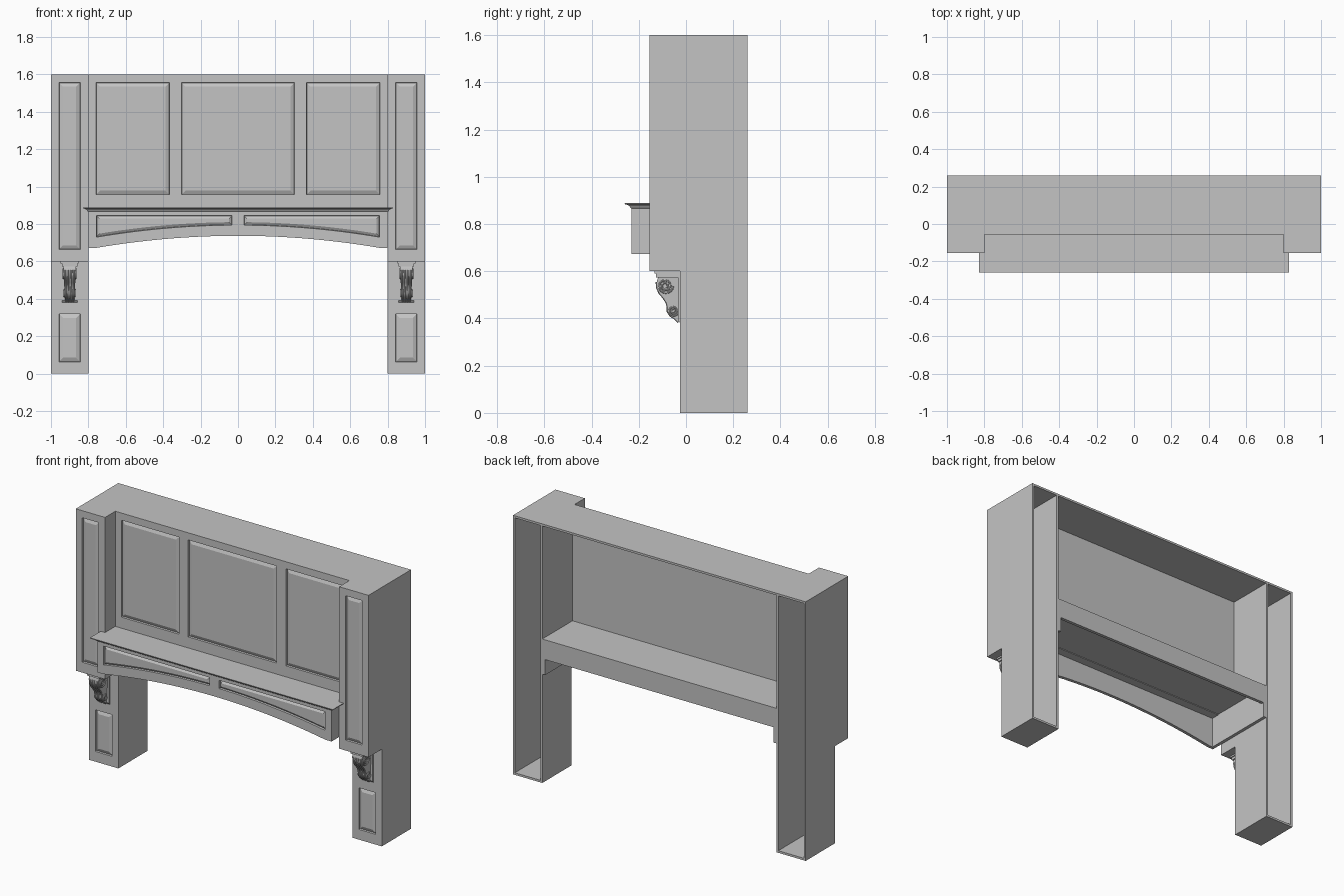
import bpy, bmesh, math

cube = bpy.data.objects.get("Cube")
if cube:
    bpy.data.objects.remove(cube, do_unlink=True)

paint = bpy.data.materials.new("plain_grey")
paint.use_nodes = True
grey = (0.55, 0.55, 0.55, 1)
paint.diffuse_color = grey
paint.node_tree.nodes["Principled BSDF"].inputs["Base Color"].default_value = grey

TOP, T = 1.6, 0.013            # overall height, board thickness
FRONT, LEG, MID, BACK = -0.155, -0.025, -0.055, 0.26
APRON = -0.23                  # front of the arched apron


def finish(name, bm, smooth=False):
    bmesh.ops.recalc_face_normals(bm, faces=bm.faces[:])
    mesh = bpy.data.meshes.new(name)
    bm.to_mesh(mesh)
    bm.free()
    mesh.materials.append(paint)
    ob = bpy.data.objects.new(name, mesh)
    bpy.context.collection.objects.link(ob)
    if smooth:
        smooth_shade(ob)
    return ob


def smooth_shade(ob):
    bpy.ops.object.select_all(action='DESELECT')
    ob.select_set(True)
    bpy.context.view_layer.objects.active = ob
    bpy.ops.object.shade_smooth_by_angle(angle=math.radians(35))


def prism(name, points, axis, a, b, shape=None, smooth=False):
    """Extrude a flat outline along x or z, from a to b."""
    bm = bmesh.new()
    place = (lambda p, d: (d, *p)) if axis == 'x' else (lambda p, d: (*p, d))
    lo, hi = [[bm.verts.new(place(p, d)) for p in points] for d in (a, b)]
    bm.faces.new(lo)
    bm.faces.new(hi)
    for i in range(len(points)):
        j = (i + 1) % len(points)
        bm.faces.new((lo[i], lo[j], hi[j], hi[i]))
    if shape:
        for v in bm.verts:
            shape(v.co)
    return finish(name, bm, smooth)


def box(name, x, y, z):
    outline = [(x[0], y[0]), (x[1], y[0]), (x[1], y[1]), (x[0], y[1])]
    return prism(name, outline, 'z', *z)


def panelled_board(name, xs, rows, panels, y, thick, bevel=0.02):
    """Board facing the front, with raised panels sunk into its row 1 or 3."""
    level = lambda r, x: r(x) if callable(r) else r
    bm = bmesh.new()
    grid = [[bm.verts.new((x, y + thick, level(r, x))) for x in xs] for r in rows]
    for j in range(len(rows) - 1):
        for i in range(len(xs) - 1):
            bm.faces.new((grid[j][i], grid[j][i + 1], grid[j + 1][i + 1], grid[j + 1][i]))
    out = bmesh.ops.extrude_face_region(bm, geom=bm.faces[:], use_keep_orig=True)["geom"]
    for v in out:
        if isinstance(v, bmesh.types.BMVert):
            v.co.y = y
    bmesh.ops.recalc_face_normals(bm, faces=bm.faces[:])
    front = [f for f in bm.faces if all(abs(v.co.y - y) < 1e-5 for v in f.verts)]
    for x0, x1, j in panels:
        region = []
        for f in front:
            c = f.calc_center_median()
            if x0 < c.x < x1 and level(rows[j], c.x) < c.z < level(rows[j + 1], c.x):
                region.append(f)
        # sunk step, then the slope back up to the raised field
        for width, push in ((0.002, 0.011), (bevel, -0.009)):
            bmesh.ops.inset_region(bm, faces=region, thickness=width,
                                   use_even_offset=True, use_boundary=True)
            for v in {v for f in region for v in f.verts}:
                v.co.y += push
    return finish(name, bm)


def tube(name, points, radius):
    curve = bpy.data.curves.new(name, 'CURVE')
    curve.dimensions = '3D'
    curve.bevel_depth = radius
    curve.bevel_resolution = 2
    curve.use_fill_caps = True
    spline = curve.splines.new('POLY')
    spline.points.add(len(points) - 1)
    for p, co in zip(spline.points, points):
        p.co = (*co, 1)
    curve.materials.append(paint)
    ob = bpy.data.objects.new(name, curve)
    bpy.context.collection.objects.link(ob)
    bpy.ops.object.select_all(action='DESELECT')
    ob.select_set(True)
    bpy.context.view_layer.objects.active = ob
    bpy.ops.object.convert(target='MESH')
    smooth_shade(bpy.context.view_layer.objects.active)


def corbel(side, cx):
    # scrolled body, narrowing downwards
    face = [(-0.118, 0.575), (-0.124, 0.555), (-0.122, 0.53), (-0.112, 0.508), (-0.095, 0.488),
            (-0.082, 0.468), (-0.077, 0.448), (-0.077, 0.428), (-0.066, 0.412),
            (-0.05, 0.402), (-0.038, 0.39), (-0.032, 0.384)]
    half = lambda z: 0.025 + 0.01 * max(0, z - 0.39) / 0.2

    def taper(co):
        co.x = cx + co.x * half(co.z)
    prism(side + "_corbel_body", [(LEG, 0.58)] + face + [(LEG, 0.384)], 'x', -1, 1, taper, True)
    prism(side + "_corbel_back", [(LEG, 0.58), (-0.033, 0.58), (-0.033, 0.39), (LEG, 0.38)],
          'x', cx - 0.042, cx + 0.042)
    # stepped cap
    for w, y, z0, z1 in ((0.048, -0.133, 0.59, 0.601), (0.042, -0.126, 0.574, 0.59)):
        box(side + "_corbel_cap", (cx - w, cx + w), (y, LEG), (z0, z1))
    # carved leaf ribs down the front
    for k in (-0.75, -0.28, 0.28, 0.75):
        tube(side + "_corbel_rib", [(cx + k * half(z), y, z) for y, z in face[1:]], 0.005)
    # spiral scrolls on both cheeks
    for s in (-1, 1):
        for y, z, r in ((-0.087, 0.538, 0.033), (-0.053, 0.432, 0.022)):
            pts = []
            for i in range(37):
                a, q = -i * math.tau / 16, r * (1 - i / 44)
                pts.append((cx + s * (half(z) + 0.001), y + q * math.cos(a), z + q * math.sin(a)))
            tube(side + "_corbel_scroll", pts, 0.004)


# side columns, open at the back
for side, s in (("left", 1), ("right", -1)):
    span = lambda a, b: sorted((s * a, s * b))
    xs = sorted(s * x for x in (0.8, 0.843, 0.957, 1))
    panelled_board(side + "_column_front", xs, [0.6, 0.664, 1.556, TOP - T],
                   [(xs[1], xs[2], 1)], FRONT, 0.02)
    panelled_board(side + "_leg_front", xs, [0, 0.063, 0.32, 0.6],
                   [(xs[1], xs[2], 1)], LEG, 0.02)
    wall = [(LEG + 0.02, 0), (BACK, 0), (BACK, TOP - T), (FRONT + 0.02, TOP - T),
            (FRONT + 0.02, 0.6), (LEG + 0.02, 0.6)]
    prism(side + "_inner_wall", wall, 'x', *span(0.8, 0.8 + T))
    prism(side + "_outer_wall", wall, 'x', *span(1 - T, 1))
    inside = span(0.8 + T, 1 - T)
    box(side + "_column_floor", inside, (LEG + 0.02, BACK), (0, T))
    box(side + "_column_underside", inside, (FRONT + 0.02, LEG + 0.02), (0.6, 0.6 + T))
    corbel(side, s * 0.9)
    # end board of the hood below the shelf
    box(side + "_hood_end", span(0.78, 0.8), (APRON + 0.02, BACK), (0.672, 0.87))

# top board, stepped back between the columns
outline = [(-1, BACK), (-1, FRONT), (-0.8, FRONT), (-0.8, MID),
           (0.8, MID), (0.8, FRONT), (1, FRONT), (1, BACK)]
prism("top_board", outline, 'z', TOP - T, TOP)

# wide centre board with three raised panels
panelled_board("centre_board", [-0.8, -0.759, -0.366, -0.302, 0.302, 0.366, 0.759, 0.8],
               [0.88, 0.957, 1.556, TOP - T],
               [(-0.759, -0.366, 1), (-0.302, 0.302, 1), (0.366, 0.759, 1)], MID, 0.02)

# arched apron with two tapering panels
arch = lambda x: max(0.672, 0.737 - 0.065 * (x / 0.76) ** 2)
half_xs = [0.032 + (0.757 - 0.032) * i / 14 for i in range(15)] + [0.8]
panelled_board("arched_apron", [-x for x in reversed(half_xs)] + half_xs,
               [arch, lambda x: arch(x) + 0.057, 0.845, 0.868],
               [(-0.757, -0.032, 1), (0.032, 0.757, 1)], APRON, 0.02, 0.014)

# mantel shelf, rear rail and stepped moulding with mitred corners
box("shelf", (-0.8, 0.8), (FRONT - 0.005, BACK), (0.87, 0.889))
box("rear_rail", (-0.78, 0.78), (BACK - 0.02, BACK), (0.767, 0.87))
bm = bmesh.new()
loops = []
for out, z in ((0.002, 0.866), (0.006, 0.87), (0.01, 0.876), (0.018, 0.881), (0.029, 0.884), (0.03, 0.889)):
    w, y = 0.8 + out, APRON - out
    loops.append([bm.verts.new(p) for p in ((-w, FRONT, z), (-w, y, z), (w, y, z), (w, FRONT, z))])
for lo, hi in zip(loops, loops[1:]):
    for i in range(4):
        j = (i + 1) % 4
        bm.faces.new((lo[i], lo[j], hi[j], hi[i]))
bm.faces.new(loops[0])
bm.faces.new(loops[-1])
finish("mantel_moulding", bm)
